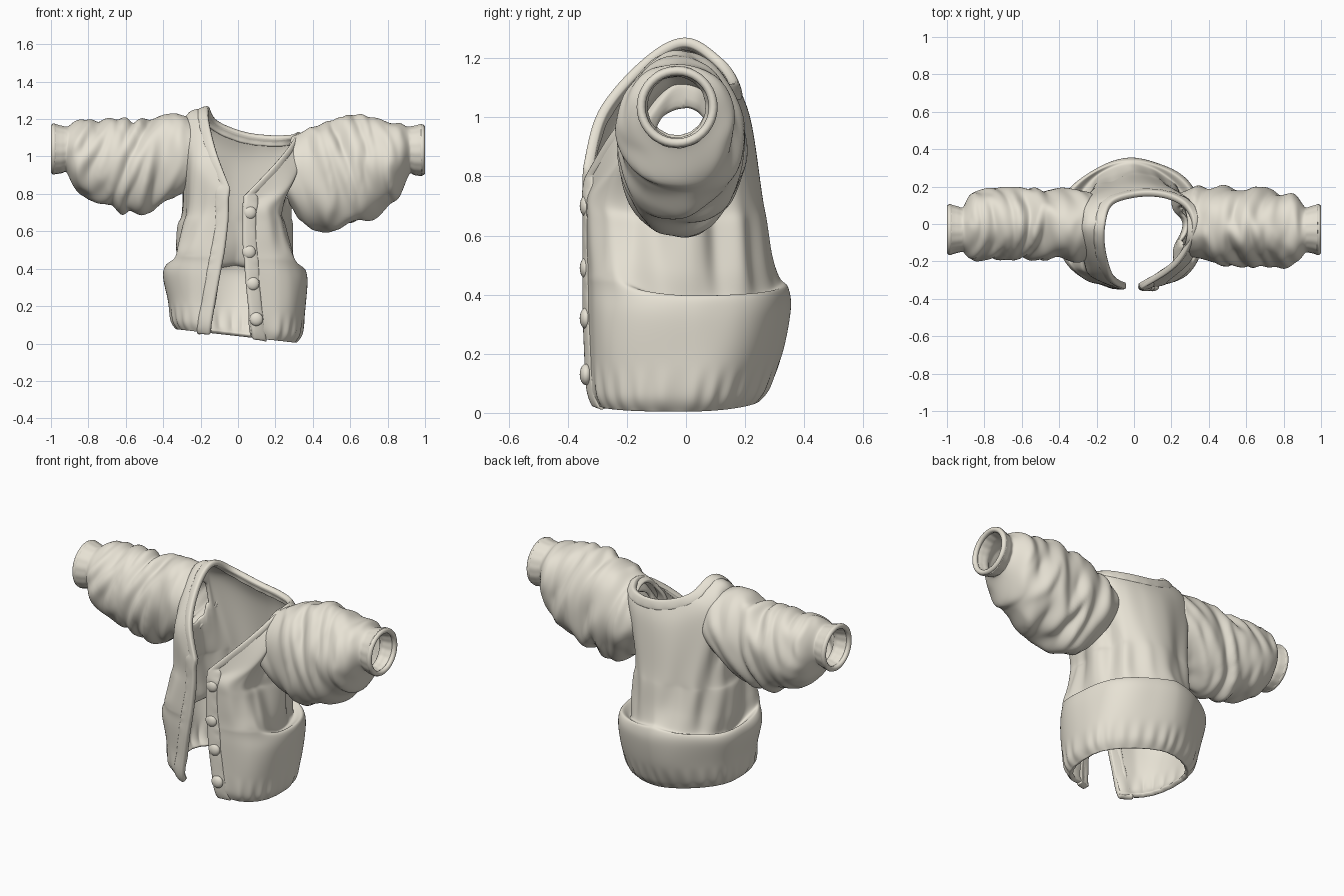
import bpy, bmesh
from math import sin, cos, pi, asin, copysign
from mathutils import Vector, noise

if "Cube" in bpy.data.objects:
    bpy.data.objects.remove(bpy.data.objects["Cube"])

FABRIC = bpy.data.materials.new("fabric")
FABRIC.diffuse_color = (.8, .76, .66, 1)
FABRIC.use_nodes = True
FABRIC.node_tree.nodes["Principled BSDF"].inputs["Base Color"].default_value = FABRIC.diffuse_color


def catmull(pts, t):
    # smooth curve through evenly spaced points, t in 0..1
    n = len(pts) - 1
    i = min(int(t * n), n - 1)
    f = t * n - i
    a, b, c, d = (pts[max(i - 1, 0)], pts[i], pts[i + 1], pts[min(i + 2, n)])
    return 0.5 * (2 * b + (c - a) * f + (2 * a - 5 * b + 4 * c - d) * f ** 2
                  + (3 * b - a - 3 * c + d) * f ** 3)


def cloth(name, rows, thick, offset, holes=False, closed=False):
    # quad sheet from rows of points, thickened and rounded
    bm = bmesh.new()
    vs = [[bm.verts.new(p) for p in row] for row in rows]
    n = len(rows[0])
    for r in range(len(rows) - 1):
        for c in range(n if closed else n - 1):
            d = (c + 1) % n
            q = (vs[r][c], vs[r + 1][c], vs[r + 1][d], vs[r][d])
            if not (holes and armhole(sum((v.co for v in q), Vector()) / 4)[0] < HOLE):
                bm.faces.new(q)
    bmesh.ops.delete(bm, geom=[v for v in bm.verts if not v.link_faces], context='VERTS')
    if holes:                                     # pull the opening onto a clean oval
        for v in bm.verts:
            k, mid = armhole(v.co)
            if v.is_boundary and 0 < k < HOLE * 2:
                v.co = mid + (v.co - mid) * (HOLE / k) ** .5
    if closed:
        bmesh.ops.recalc_face_normals(bm, faces=bm.faces)
    me = bpy.data.meshes.new(name)
    bm.to_mesh(me)
    bm.free()
    me.materials.append(FABRIC)
    for p in me.polygons:
        p.use_smooth = True
    ob = bpy.data.objects.new(name, me)
    bpy.context.collection.objects.link(ob)
    s = ob.modifiers.new("thickness", 'SOLIDIFY')
    s.thickness, s.offset = thick, offset
    sub = ob.modifiers.new("rounding", 'SUBSURF')
    sub.levels = sub.render_levels = 1
    return ob


def finish(name):
    ob = bpy.context.object
    ob.name = name
    ob.data.materials.append(FABRIC)
    bpy.ops.object.shade_smooth()
    return ob


# torso rings: z, left x, right x, front y, back y, left edge x, right edge x, tuck
RINGS = [(.036, -.33, .31, -.315, .245, -.155, .085, 0),
         (.09, -.36, .345, -.335, .285, -.15, .075, 0),
         (.21, -.375, .365, -.34, .33, -.13, .06, 0),
         (.35, -.4, .375, -.345, .355, -.105, .045, 0),
         (.43, -.39, .365, -.345, .345, -.09, .04, .02),
         (.48, -.38, .35, -.345, .318, -.08, .035, .11),
         (.55, -.355, .325, -.345, .29, -.07, .03, .07),
         (.65, -.325, .295, -.345, .268, -.058, .03, .02),
         (.73, -.3, .28, -.345, .252, -.055, .03, 0)]
# upper yoke and neckline, from left front edge round the back to right front edge
YOKE = [(-.055, -.345, .78), (-.2, -.3, .92), (-.28, -.16, 1.08), (-.29, 0, 1.19),
        (-.24, .14, 1.1), (0, .215, 1), (.2, .185, 1), (.33, .1, 1.04),
        (.36, -.04, 1.08), (.28, -.22, .87), (.035, -.345, .755)]
NECK = [(-.045, -.34, .83), (-.12, -.29, 1.02), (-.165, -.14, 1.19), (-.165, 0, 1.26),
        (-.12, .12, 1.19), (.03, .165, 1.13), (.18, .155, 1.11), (.29, .09, 1.11),
        (.32, -.04, 1.11), (.22, -.22, .98), (.035, -.34, .79)]
YOKE = [Vector(p) for p in YOKE]
NECK = [Vector(p) for p in NECK]


def ring_point(ring, u):
    z, xl, xr, yf, yb, el, er, tuck = ring
    xc, a = (xl + xr) / 2, (xr - xl) / 2
    yc, b = (yf + yb) / 2, (yb - yf) / 2
    d0, d1 = asin((xc - el) / a * .75), asin((er - xc) / a * .75)
    th = -pi / 2 - d0 - u * (2 * pi - d0 - d1)
    c, s = cos(th), sin(th)
    low = min(1, max(0, (.8 - z) / .35))
    p = .8 + (.08 * s if s < 0 else .32 * s) * low    # squarer front, rounder back
    x = xc + a * copysign(abs(c) ** p, c)
    y = yc + b * copysign(abs(s) ** p, s)
    # pouch lip is deep at the sides and fades out at the front
    side = max(0, 1 + s / .6) if s < 0 else .2 + .8 * abs(c)
    x -= copysign(tuck * .6 * side * abs(c), c)
    # exact placement of the opening edges
    x += (el - x) * max(0, 1 - u / .06) + (er - x) * max(0, 1 - (1 - u) / .06)
    return Vector((x, y, z - tuck * side - .12 * x * max(0, 1 - z / .6)))


def torso_point(u, v):
    pts = [ring_point(r, u) for r in RINGS] + [catmull(YOKE, u), catmull(NECK, u)]
    q = catmull(pts, v)
    out = Vector((q.x, q.y + .03, 0)).normalized()
    if v < .18:                                   # hem ribbing
        q += out * .006 * sin(u * 2 * pi * 26) * sin(pi * v / .18)
    edge = min(1, u * 8, (1 - u) * 8)
    if .48 < v < .95:                             # drape folds
        q += out * .05 * edge * sin(pi * (v - .48) / .47) * noise.noise((u * 18, v * 2, 3))
    elif .1 < v < .45:                            # pouch undulation
        q += out * .025 * edge * sin(pi * (v - .1) / .35) * noise.noise((u * 9, v * 3, 7))
    return q


# sleeve sections: distance from centre, top z, bottom z, front y, back y
SLEEVES = {
    -1: [(.275, 1.2, .83, -.17, .15), (.34, 1.21, .785, -.19, .17), (.43, 1.2, .74, -.18, .18),
         (.52, 1.19, .71, -.18, .18), (.62, 1.19, .71, -.175, .18), (.72, 1.18, .75, -.175, .18),
         (.81, 1.18, .795, -.18, .165), (.87, 1.17, .85, -.175, .14), (.91, 1.15, .925, -.14, .08),
         (.95, 1.155, .92, -.145, .085), (.985, 1.165, .915, -.155, .095)],
    1: [(.29, 1.09, .74, -.17, .15), (.35, 1.12, .66, -.19, .18), (.42, 1.15, .625, -.21, .185),
        (.52, 1.18, .62, -.215, .185), (.62, 1.205, .635, -.215, .18), (.71, 1.19, .68, -.21, .18),
        (.79, 1.17, .74, -.215, .17), (.86, 1.16, .81, -.2, .14), (.91, 1.15, .915, -.145, .08),
        (.95, 1.155, .91, -.145, .085), (.985, 1.165, .905, -.155, .095)]}
HOLE = .09


def armhole(p):
    # squared oval distance from the armhole centre, and that centre
    s = SLEEVES[-1 if p.x < 0 else 1][1]
    mid = Vector((p.x, (s[3] + s[4]) / 2, (s[1] + s[2]) / 2))
    k = ((p.y - mid.y) / (s[4] - s[3])) ** 2 + ((p.z - mid.z) / (s[1] - s[2])) ** 2
    return (k if abs(p.x) > .2 else 9), mid


def sleeve_rows(side):
    secs = [Vector(s) for s in SLEEVES[side]]
    rows, nr, nc = [], 58, 48
    for r in range(nr + 1):
        x, zt, zb, yf, yb = catmull(secs, r / nr)
        row = []
        for c in range(nc):
            t = 2 * pi * c / nc
            cy, cz = cos(t), sin(t)
            k = 1 + .015 * sin(t * 16) * (x > .915)         # cuff ribbing
            if x < .915:                                    # gathered wrinkles
                amp = max(0, min(1, (x - .22) / .15, (.92 - x) / .06))
                n = noise.noise((x * 11 + cz * .9 + side * 5, cy * .8 + x, cz * .6))
                m = noise.noise((x * 17 - cy, cy, cz + side * 9))
                k += amp * (.3 * (.24 - abs(n)) + .05 * m)
            y = (yf + yb) / 2 + (yb - yf) / 2 * cy * k
            z = (zt + zb) / 2 + (zt - zb) / 2 * cz * k
            # seam wraps round the body
            px = x - .06 * cy * cy * max(0, 1 - (x - .25) / .2)
            row.append((side * px, y, z))
        rows.append(row)
    return rows


# torso shell with arm openings
NU, NV = 104, 54
cloth("torso", [[torso_point(c / NU, r / NV) for c in range(NU + 1)] for r in range(NV + 1)],
      .026, -1, holes=True)

# sleeves
for side, label in ((-1, "left"), (1, "right")):
    cloth("sleeve_" + label, sleeve_rows(side), .022, 0, closed=True)
    # rolled cuff rim
    s = SLEEVES[side][-1]
    bpy.ops.mesh.primitive_torus_add(major_radius=.122, minor_radius=.015, major_segments=40,
                                     minor_segments=10, rotation=(0, pi / 2, 0),
                                     location=(side * .985, (s[3] + s[4]) / 2, (s[1] + s[2]) / 2))
    finish("cuff_rim_" + label)

# front band running up one edge, round the neck and down the other
DU, DV = .05, .07
path = [(0, i / 30, DU, i / 30 * (1 - DV)) for i in range(30)]
path += [(i / 60, 1, DU + i / 60 * (1 - 2 * DU), 1 - DV) for i in range(61)]
path += [(1, i / 30, 1 - DU, i / 30 * (1 - DV)) for i in range(29, -1, -1)]
band = []
for k, (u, v, ui, vi) in enumerate(path):
    p = torso_point(u, v)
    d = (torso_point(ui, vi) - p).normalized()
    w = .075 if v < 1 else .055
    out = Vector((p.x, p.y + .03, .1)).normalized()
    stitch = .004 * (k % 3 == 0)                  # puckered stitching
    band.append([p + d * w * f - out * (drop + (stitch if f > .7 else 0))
                 for f, drop in ((-.08, .01), (.2, .008), (.5, .009), (.8, .012), (1, .017))])
cloth("front_band", band, .034, 0)

# buttons on the right front
for x, z in ((.062, .7), (.058, .49), (.078, .32), (.098, .13)):
    bpy.ops.mesh.primitive_uv_sphere_add(segments=20, ring_count=12, radius=.036,
                                         location=(x, -.338, z))
    finish("button").scale = (1, .6, 1)
